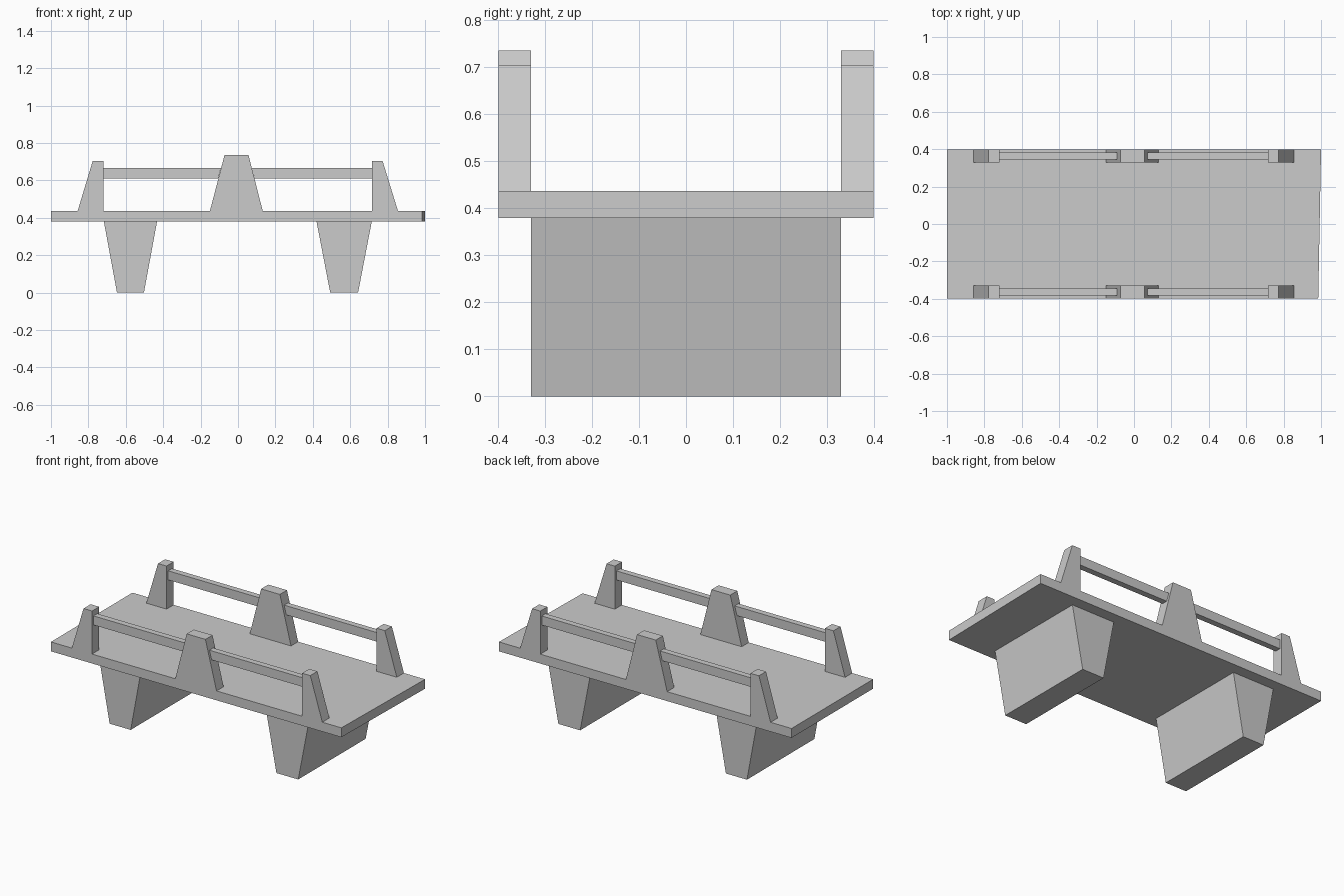
import bpy, bmesh

if "Cube" in bpy.data.objects:
    bpy.data.objects.remove(bpy.data.objects["Cube"])


def prism(name, outline, depth_from, depth_to, axis="y"):
    """Extrude a 2D outline: (x, z) along y, or (x, y) along z."""
    def place(p, d):
        return (p[0], d, p[1]) if axis == "y" else (p[0], p[1], d)
    bm = bmesh.new()
    a = [bm.verts.new(place(p, depth_from)) for p in outline]
    b = [bm.verts.new(place(p, depth_to)) for p in outline]
    bm.faces.new(a)
    bm.faces.new(b[::-1])
    n = len(outline)
    for i in range(n):
        j = (i + 1) % n
        bm.faces.new((a[j], a[i], b[i], b[j]))
    bmesh.ops.recalc_face_normals(bm, faces=bm.faces)
    mesh = bpy.data.meshes.new(name)
    bm.to_mesh(mesh)
    bm.free()
    obj = bpy.data.objects.new(name, mesh)
    bpy.context.collection.objects.link(obj)
    return obj


BOTTOM, TOP = 0.379, 0.437   # deck underside and surface
HALF, INNER = 0.398, 0.329   # deck edge and inner face of the posts

# Deck, with one end cut slightly out of square
prism("deck", [(-1, -HALF), (0.985, -HALF), (1, HALF), (-1, HALF)],
      BOTTOM, TOP, axis="z")

# Tapered support piers
piers = {"left": (-0.717, -0.433, -0.503, -0.647),
         "right": (0.42, 0.715, 0.642, 0.493)}
for side, (x0, x1, x2, x3) in piers.items():
    prism(f"{side}_pier", [(x0, BOTTOM), (x1, BOTTOM), (x2, 0), (x3, 0)],
          -INNER, INNER)

# Railing posts: straight inner edge at the ends, tapered in the middle
posts = {
    "left_post": [(-0.857, TOP), (-0.719, TOP), (-0.719, 0.703), (-0.777, 0.703)],
    "middle_post": [(-0.15, TOP), (0.132, TOP), (0.056, 0.735), (-0.072, 0.735)],
    "right_post": [(0.717, TOP), (0.855, TOP), (0.773, 0.703), (0.717, 0.703)],
}
# Rail spans, with ends following the slope of the middle post
rails = {
    "left_rail": [(-0.719, 0.611), (-0.106, 0.611), (-0.091, 0.667), (-0.719, 0.667)],
    "right_rail": [(0.088, 0.611), (0.717, 0.611), (0.717, 0.667), (0.073, 0.667)],
}
for row, s in (("front", -1), ("back", 1)):
    for name, outline in posts.items():
        prism(f"{row}_{name}", outline, s * INNER, s * HALF)
    for name, outline in rails.items():
        prism(f"{row}_{name}", outline, s * 0.346, s * 0.383)
